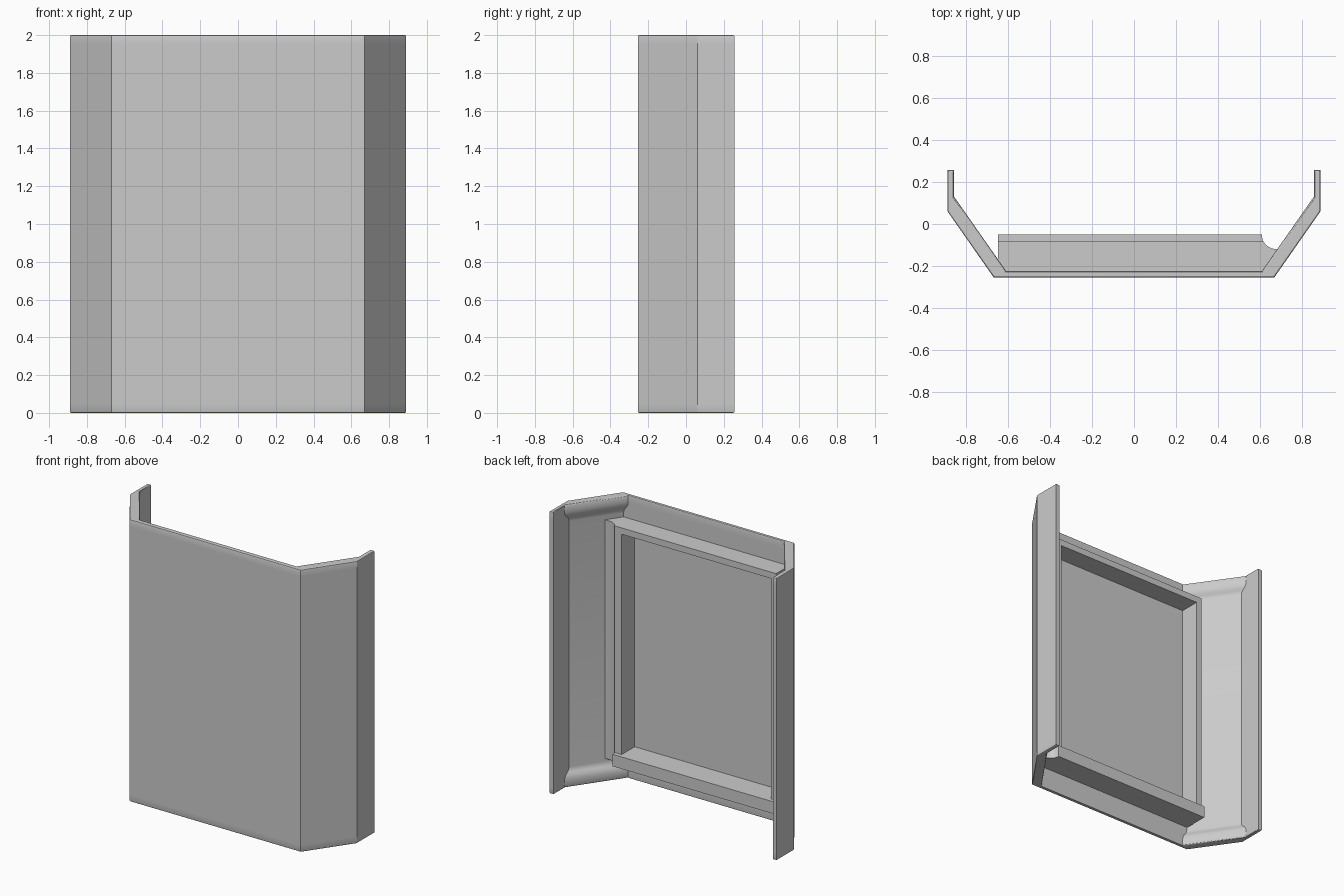
import bpy, bmesh, math

if "Cube" in bpy.data.objects:
    bpy.data.objects.remove(bpy.data.objects["Cube"])

grey = bpy.data.materials.new("plain grey")
grey.diffuse_color = (0.6, 0.6, 0.6, 1)
grey.use_nodes = True
grey.node_tree.nodes["Principled BSDF"].inputs["Base Color"].default_value = grey.diffuse_color


def finish(bm, name):
    bmesh.ops.recalc_face_normals(bm, faces=bm.faces)
    me = bpy.data.meshes.new(name)
    bm.to_mesh(me)
    bm.free()
    ob = bpy.data.objects.new(name, me)
    me.materials.append(grey)
    bpy.context.collection.objects.link(ob)
    return ob


def prism(name, profile, z0, z1):
    """Extrude a plan profile (x, y) from z0 to z1."""
    bm = bmesh.new()
    base = bm.faces.new([bm.verts.new((x, y, z0)) for x, y in profile])
    top = bmesh.ops.extrude_face_region(bm, geom=[base])["geom"]
    for v in top:
        if isinstance(v, bmesh.types.BMVert):
            v.co.z = z1
    return finish(bm, name)


def rect(x0, x1, y0, y1):
    return [(x0, y0), (x1, y0), (x1, y1), (x0, y1)]


# folded panel: centre, slanted wings, straight flanges
CX, CY, FX, FY, BACK = 0.67, -0.255, 0.89, 0.06, 0.257
L = math.hypot(FX - CX, FY - CY)
DX, DY = (FX - CX) / L, (FY - CY) / L


def skin(flange, wing, centre, back):
    """Plan line of the panel, each stretch set inward by its own offset."""
    x1, y0 = FX - flange, CY + centre
    x0 = CX + (DX * centre - wing) / DY
    y1 = CY + (DY * (x1 - CX) + wing) / DX
    half = [(x0, y0), (x1, y1), (x1, BACK - back)]
    return [(-x, y) for x, y in reversed(half)] + half


# height from rim, outer inset, wing thickness (thick rounded lip at the rim)
lip = [(0, .007, .058), (.003, .002, .063), (.009, 0, .066), (.05, 0, .066),
       (.068, 0, .063), (.084, 0, .056), (.098, 0, .046), (.112, 0, .039), (.13, 0, .037)]
levels = lip + [(2 - z, o, t) for z, o, t in reversed(lip)]

bm = bmesh.new()
rings = []
for z, o, t in levels:
    pts = skin(o, o, o, o) + skin(.03 - o / 2, t, .03 - o / 2, o)[::-1]
    rings.append([bm.verts.new((x, y, z)) for x, y in pts])
n = len(rings[0])
for a, b in zip(rings, rings[1:]):
    for i in range(n):
        j = (i + 1) % n
        bm.faces.new((a[i], a[j], b[j], b[i]))
for r in (rings[0], rings[-1]):
    for i in range(n // 2 - 1):
        bm.faces.new((r[i], r[i + 1], r[n - 2 - i], r[n - 1 - i]))
panel = finish(bm, "folded_panel")

# rear frame around the recess
Z0, Z1 = 0.15, 1.84
WALL, FACE = -0.24, -0.08
prism("frame_top_bar", rect(-.65, .60, WALL, FACE), 1.795, Z1)
prism("frame_left_bar", rect(-.65, -.61, WALL, FACE), Z0, Z1)

# right bar blends into the wing with a concave cove
arc = [(.68 - .07 * math.cos(a), -.05 - .07 * math.sin(a))
       for a in [math.radians(d) for d in range(0, 91, 10)]]
low = [p for p in arc if p[1] < FACE]
cove = [(.73, -.12)] + low[::-1]
right_bar = prism("frame_right_bar",
                  [(.56, WALL), (.67, WALL)] + cove + [(low[0][0] - .005, FACE), (.56, FACE)], Z0, Z1)

# deeper bottom ledge, same cove at its right end
ledge = prism("frame_bottom_ledge",
              [(-.65, WALL), (.67, WALL), (.73, -.12)] + arc[::-1] + [(-.65, -.05)], Z0, .235)

# smooth shading with crisp folds
bpy.ops.object.select_all(action='DESELECT')
for ob in (panel, right_bar, ledge):
    ob.select_set(True)
bpy.context.view_layer.objects.active = panel
bpy.ops.object.shade_smooth_by_angle(angle=math.radians(30))
